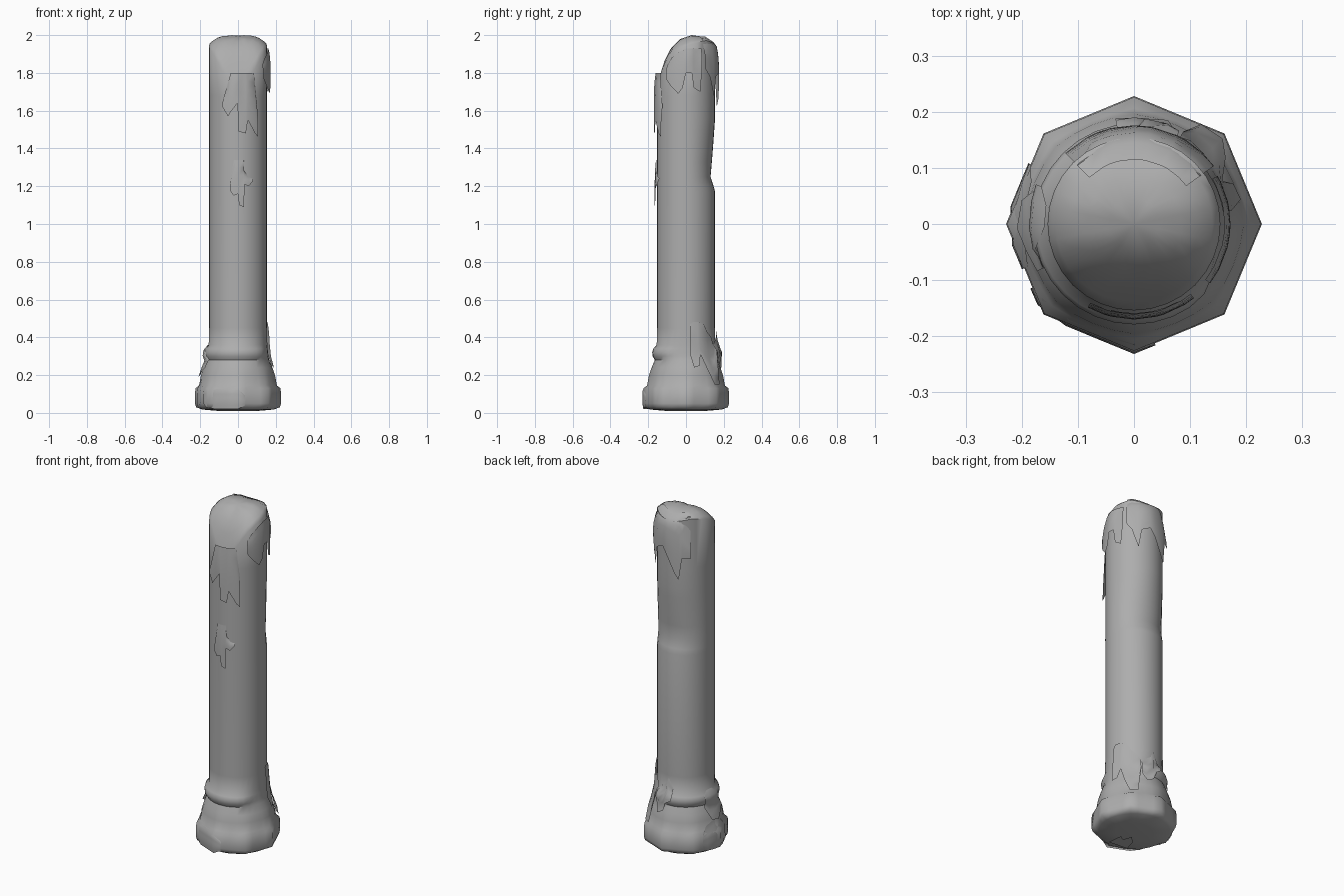
import bpy, bmesh, math
from math import sin, cos, pi, radians

cube = bpy.data.objects.get("Cube")
if cube:
    bpy.data.objects.remove(cube, do_unlink=True)

stone = bpy.data.materials.new("grey stone")
stone.use_nodes = True
GREY = (0.42, 0.42, 0.42, 1)
stone.diffuse_color = GREY
stone.node_tree.nodes["Principled BSDF"].inputs["Base Color"].default_value = GREY

SEG = 32
SHAFT_R = 0.154
# (height, radius) up the base and shaft
PROFILE = [(0.03, 0.222), (0.05, 0.228), (0.13, 0.226), (0.145, 0.206), (0.2, 0.196),
           (0.24, 0.182), (0.28, 0.165), (0.3, 0.161), (0.32, 0.159), (0.34, 0.157),
           (0.36, 0.155), (0.45, SHAFT_R), (1.17, SHAFT_R), (1.2, SHAFT_R), (1.25, SHAFT_R),
           (1.33, SHAFT_R), (1.42, SHAFT_R), (1.5, SHAFT_R), (1.56, SHAFT_R), (1.68, SHAFT_R)]
# Broken top: (y, height) from front to back
TOP = [(-0.155, 1.72), (-0.12, 1.85), (-0.08, 1.93), (-0.03, 1.98),
       (0.03, 2.0), (0.1, 1.99), (0.155, 1.95)]
RING = [(0.28, 0.0), (0.3, 0.016), (0.32, 0.02), (0.34, 0.016), (0.36, 0.0)]
DENT = [(1.17, 0.0), (1.2, 0.008), (1.25, 0.024), (1.33, 0.017), (1.42, 0.01), (1.56, 0.0)]


def interp(table, t):
    if t <= table[0][0]:
        return table[0][1]
    for (a, u), (b, v) in zip(table, table[1:]):
        if t <= b:
            return u + (v - u) * (t - a) / (b - a)
    return table[-1][1]


def top_height(x, y):
    return interp(TOP, y) - 0.05 * min(1, abs(x) / SHAFT_R) ** 4


def surface_radius(a, z):
    r = interp(PROFILE, z)
    # Octagonal foot with corners on the axes
    octagon = cos(pi / 8) / cos((a % (pi / 4)) - pi / 8)
    blend = interp([(0.13, 1.0), (0.145, 0.5), (0.28, 0.0)], z)
    r *= 1 + (octagon - 1) * blend
    # Collar ring, worn away on the left side, and a chip in the back
    r += interp(RING, z) * min(1, max(0, (0.85 - cos(a - 0.2)) * 3))
    r -= interp(DENT, z) * max(0, sin(a)) ** 2
    return r


def finish(bm, name, angle):
    mesh = bpy.data.meshes.new(name)
    bm.to_mesh(mesh)
    bm.free()
    obj = bpy.data.objects.new(name, mesh)
    bpy.context.collection.objects.link(obj)
    mesh.materials.append(stone)
    bpy.ops.object.select_all(action='DESELECT')
    obj.select_set(True)
    bpy.context.view_layer.objects.active = obj
    bpy.ops.object.shade_smooth_by_angle(angle=radians(angle))
    return obj


def build_column():
    bm = bmesh.new()
    angles = [2 * pi * i / SEG for i in range(SEG)]

    def ring(radius, height):
        verts = []
        for a in angles:
            r = radius(a)
            x, y = r * cos(a), r * sin(a)
            verts.append(bm.verts.new((x, y, height(x, y))))
        return verts

    # Underside, base and shaft, then the broken crown
    rings = [ring(lambda a: 0.1, lambda x, y: 0.01), ring(lambda a: 0.19, lambda x, y: 0.018)]
    for z, _ in PROFILE:
        rings.append(ring(lambda a: surface_radius(a, z), lambda x, y: z))
    for r in (SHAFT_R, 0.14, 0.115, 0.085, 0.045):
        rings.append(ring(lambda a: r, top_height))
    for lo, hi in zip(rings, rings[1:]):
        for i in range(SEG):
            j = (i + 1) % SEG
            bm.faces.new((lo[i], lo[j], hi[j], hi[i]))
    bm.faces.new(rings[0][::-1])
    tip = bm.verts.new((0, 0, top_height(0, 0)))
    for i in range(SEG):
        bm.faces.new((rings[-1][i], rings[-1][(i + 1) % SEG], tip))
    return finish(bm, "column", 50)


def build_patch(name, columns, offset=0.014, cap=False, rows=6):
    """Ragged sheet on the stone; columns are (angle, top, bottom)."""
    bm = bmesh.new()
    strips = []
    for deg, top, bottom in columns:
        a = radians(deg)
        strip = []
        for k in range(rows + 1):
            t = k / rows
            z = bottom + (top - bottom) * t
            r = surface_radius(a, z) + offset * (1 - 0.6 * t ** 3)
            strip.append(bm.verts.new((r * cos(a), r * sin(a), z)))
        if cap:
            # Fold over the rim onto the crown
            for r in (0.145, 0.115):
                x, y = r * cos(a), r * sin(a)
                z = max(top_height(x, y) + 0.006, top) if r > 0.12 else top_height(x, y) + 0.004
                strip.append(bm.verts.new((x, y, min(z, 2.0))))
        strips.append(strip)
    for s, t in zip(strips, strips[1:]):
        for k in range(len(s) - 1):
            bm.faces.new((s[k], t[k], t[k + 1], s[k + 1]))
    return finish(bm, name, 50)


build_column()

# Peeling sheets on the front of the shaft
build_patch("front_upper_patch", [
    (241, 1.66, 1.62), (252, 1.76, 1.57), (256, 1.8, 1.59), (269, 1.8, 1.64), (271, 1.8, 1.49),
    (284, 1.8, 1.48), (288, 1.8, 1.55), (302, 1.8, 1.48), (309, 1.62, 1.46)], 0.016)
build_patch("front_lower_patch", [
    (255, 1.22, 1.18), (262, 1.34, 1.15), (270, 1.34, 1.16), (272, 1.34, 1.1),
    (281, 1.34, 1.09), (282, 1.28, 1.21), (290, 1.25, 1.2), (299, 1.24, 1.23)], 0.012)

# Sheets hanging from the crown
build_patch("left_crown_patch", [
    (-38, 1.84, 1.77), (-28, 1.88, 1.73), (-14, 1.91, 1.69), (-6, 1.92, 1.72), (0, 1.93, 1.8),
    (10, 1.93, 1.8), (14, 1.93, 1.72), (26, 1.93, 1.7), (30, 1.93, 1.83)], 0.018)
build_patch("back_crown_patch", [
    (36, 1.92, 1.82), (46, 1.93, 1.78), (58, 1.93, 1.67), (64, 1.94, 1.78), (80, 1.94, 1.8),
    (90, 1.94, 1.75), (104, 1.94, 1.66), (112, 1.93, 1.62), (118, 1.9, 1.75),
    (134, 1.82, 1.75)], 0.022, cap=True)

# Sheets climbing from the base
build_patch("left_base_patch", [
    (8, 0.47, 0.3), (13, 0.48, 0.24), (22, 0.48, 0.25), (26, 0.48, 0.31), (36, 0.47, 0.22),
    (44, 0.43, 0.15), (56, 0.4, 0.15), (62, 0.37, 0.3)], 0.015)
build_patch("back_base_patch", [
    (64, 0.36, 0.28), (72, 0.38, 0.23), (84, 0.4, 0.25), (90, 0.44, 0.3), (100, 0.38, 0.32)], 0.012)
build_patch("right_collar_patch", [
    (158, 0.34, 0.27), (168, 0.36, 0.2), (182, 0.36, 0.19), (194, 0.33, 0.22),
    (206, 0.28, 0.24)], 0.012)
build_patch("right_foot_patch", [
    (150, 0.13, 0.06), (158, 0.17, 0.03), (172, 0.19, 0.03), (190, 0.18, 0.03),
    (202, 0.14, 0.05)], 0.005)
build_patch("front_foot_patch", [
    (212, 0.12, 0.05), (220, 0.14, 0.03), (236, 0.14, 0.02), (254, 0.14, 0.02),
    (270, 0.14, 0.02), (280, 0.09, 0.04)], 0.004)

# Ragged flake under the base
bm = bmesh.new()
outline = [(-0.07, -0.14), (0.05, -0.15), (0.04, -0.06), (0.01, -0.08), (-0.01, -0.03), (-0.05, -0.07)]
bm.faces.new([bm.verts.new((x, y, 0.0)) for x, y in reversed(outline)])
finish(bm, "underside_flake", 30)
